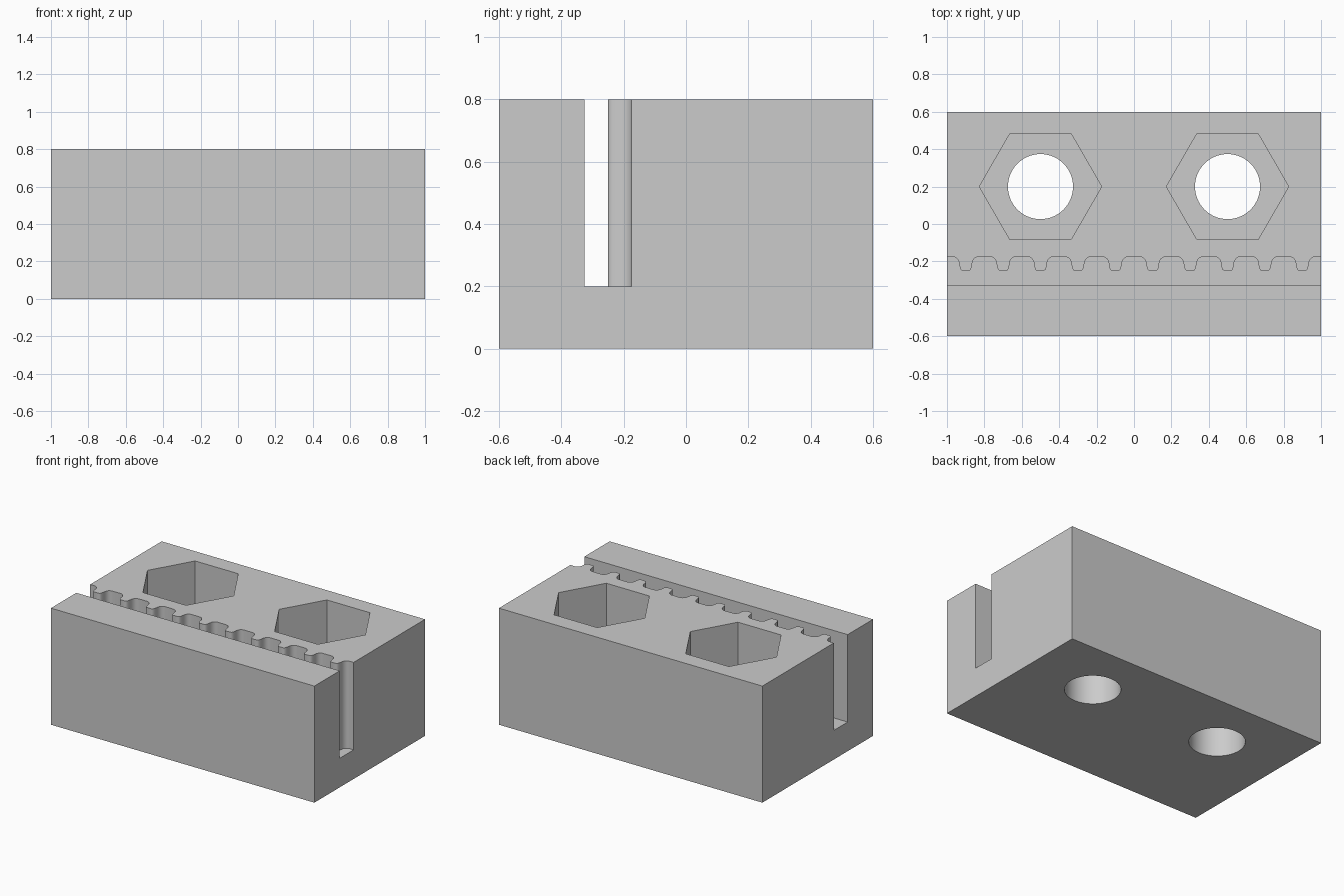
import bpy, bmesh, math

cube = bpy.data.objects.get("Cube")
if cube:
    bpy.data.objects.remove(cube, do_unlink=True)

grey = bpy.data.materials.new("light grey")
grey.use_nodes = True
colour = (0.6, 0.6, 0.6, 1)
grey.diffuse_color = colour
grey.node_tree.nodes["Principled BSDF"].inputs["Base Color"].default_value = colour


def prism(name, outline, bottom, top):
    """Extrude a flat outline between two heights."""
    bm = bmesh.new()
    base = bm.faces.new([bm.verts.new((x, y, bottom)) for x, y in outline])
    wall = bmesh.ops.extrude_face_region(bm, geom=[base])["geom"]
    bmesh.ops.translate(bm, vec=(0, 0, top - bottom),
                        verts=[v for v in wall if isinstance(v, bmesh.types.BMVert)])
    bmesh.ops.recalc_face_normals(bm, faces=bm.faces)
    mesh = bpy.data.meshes.new(name)
    bm.to_mesh(mesh)
    bm.free()
    mesh.materials.append(grey)
    obj = bpy.data.objects.new(name, mesh)
    bpy.context.collection.objects.link(obj)
    return obj


def ring(cx, cy, radius, sides):
    step = 2 * math.pi / sides
    return [(cx + radius * math.cos(i * step), cy + radius * math.sin(i * step))
            for i in range(sides)]


# Solid block
block = prism("clamp_block", [(-1, -0.6), (1, -0.6), (1, 0.6), (-1, 0.6)], 0, 0.8)

# Toothed belt slot: one half groove, mirrored and repeated at the belt pitch
half = [(0.03, -0.175), (0.039, -0.176), (0.048, -0.18), (0.056, -0.187),
        (0.062, -0.197), (0.065, -0.208), (0.067, -0.222), (0.07, -0.236),
        (0.075, -0.246), (0.082, -0.25)]
groove = [(-x, y) for x, y in reversed(half)] + half
slot = [(-1.082, -0.325)]
for i in range(11):
    slot += [(-1 + 0.2 * i + x, y) for x, y in groove]
slot.append((1.082, -0.325))
cutters = [prism("belt_slot_cutter", slot, 0.2, 1)]

# Nut pockets with bolt holes through the floor
for side, x in (("right", -0.5), ("left", 0.5)):
    cutters.append(prism(side + "_nut_cutter", ring(x, 0.2, 0.327, 6), 0.4, 1))
    cutters.append(prism(side + "_bolt_cutter", ring(x, 0.2, 0.174, 64), -0.2, 0.9))

bpy.ops.object.select_all(action="DESELECT")
block.select_set(True)
bpy.context.view_layer.objects.active = block
for cutter in cutters:
    cutter.hide_render = True
    mod = block.modifiers.new(cutter.name, "BOOLEAN")
    mod.operation = "DIFFERENCE"
    mod.solver = "EXACT"
    mod.object = cutter
    bpy.ops.object.modifier_apply(modifier=mod.name)
    bpy.data.objects.remove(cutter, do_unlink=True)

bpy.ops.object.shade_smooth_by_angle(angle=math.radians(35))
